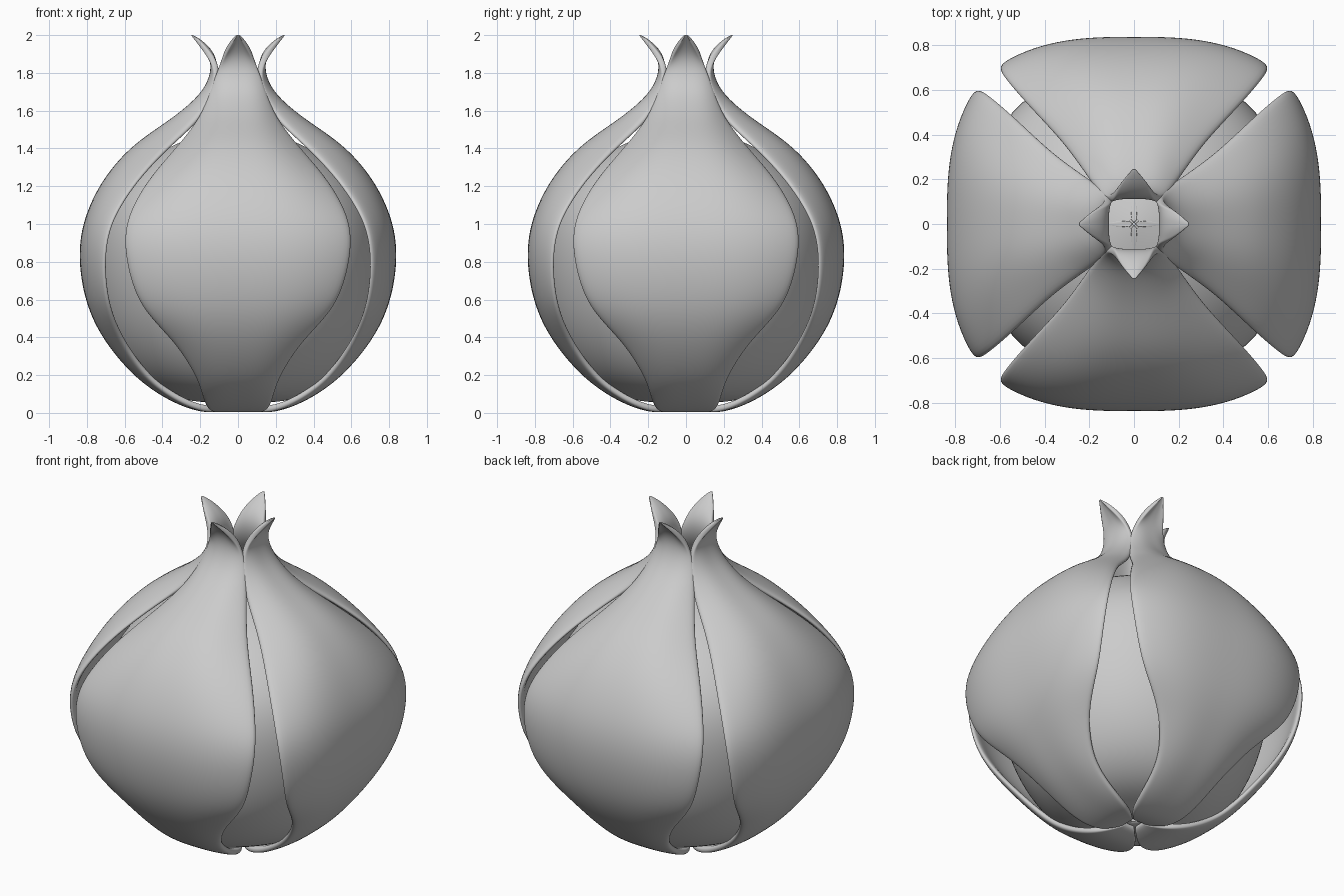
import bpy, math

if "Cube" in bpy.data.objects:
    bpy.data.objects.remove(bpy.data.objects["Cube"])

def spline(rows, t):
    # Catmull-Rom interpolation through the control rows
    n = len(rows) - 1
    i = min(int(t), n - 1)
    f = t - i
    p = [rows[max(0, min(n, i + k))] for k in (-1, 0, 1, 2)]
    return [0.5 * (2*b + (c - a)*f + (2*a - 5*b + 4*c - d)*f*f + (3*b - a - 3*c + d)*f**3)
            for a, b, c, d in zip(*p)]

def petal(name, angle, rows, thick, power, cols=12, steps=2):
    # each row: radius, height, half width, inward dip of the edges
    verts, faces = [], []
    count = (len(rows) - 1) * steps + 1
    ca, sa = math.cos(angle), math.sin(angle)
    for j in range(count):
        r, z, w, dip = spline(rows, j / steps)
        w = max(w, 0.002)
        for i in range(cols + 1):
            s = 2 * i / cols - 1
            x, y = w * s, -(r - dip * abs(s) ** power)
            verts.append((x*ca - y*sa, x*sa + y*ca, z))
    for j in range(count - 1):
        for i in range(cols):
            a = j * (cols + 1) + i
            faces.append((a, a + 1, a + cols + 2, a + cols + 1))
    me = bpy.data.meshes.new(name)
    me.from_pydata(verts, [], faces)
    for p in me.polygons:
        p.use_smooth = True
    ob = bpy.data.objects.new(name, me)
    bpy.context.collection.objects.link(ob)
    # thinner towards the pointed tip
    vg = ob.vertex_groups.new(name="thick")
    for v in range(len(verts)):
        row = count - 1 - v // (cols + 1)
        vg.add([v], (0.2, 0.6, 0.85)[row] if row < 3 else 1.0, 'REPLACE')
    sol = ob.modifiers.new("thickness", 'SOLIDIFY')
    sol.thickness = thick
    sol.offset = -1
    sol.vertex_group = "thick"
    sub = ob.modifiers.new("smooth", 'SUBSURF')
    sub.levels = sub.render_levels = 2
    return ob

outer = [
    (0.03, 0.03, 0.03, 0.00), (0.15, 0.00, 0.13, 0.01), (0.32, 0.045, 0.18, 0.03),
    (0.52, 0.17, 0.22, 0.05), (0.69, 0.36, 0.34, 0.08), (0.795, 0.56, 0.52, 0.10),
    (0.84, 0.80, 0.60, 0.12), (0.815, 1.02, 0.60, 0.135), (0.71, 1.24, 0.485, 0.17),
    (0.55, 1.42, 0.33, 0.18), (0.35, 1.56, 0.22, 0.13), (0.20, 1.69, 0.16, 0.06),
    (0.145, 1.81, 0.115, 0.02), (0.165, 1.91, 0.06, -0.02), (0.25, 2.00, 0.002, 0.0),
]
inner = [
    (0.01, 0.05, 0.02, 0.00), (0.30, 0.075, 0.26, 0.06), (0.53, 0.22, 0.40, 0.12),
    (0.69, 0.50, 0.48, 0.16), (0.745, 0.85, 0.52, 0.19), (0.68, 1.13, 0.47, 0.18),
    (0.48, 1.34, 0.34, 0.14), (0.24, 1.46, 0.18, 0.07), (0.0, 1.52, 0.02, 0.0),
]

# four large outer petals and four inner petals behind the gaps
for k, side in enumerate(("front", "right", "back", "left")):
    petal("outer_petal_" + side, k * math.pi / 2, outer, 0.035, 3.0)
    petal("inner_petal_" + side, (k + 0.5) * math.pi / 2, inner, 0.02, 2.0)
